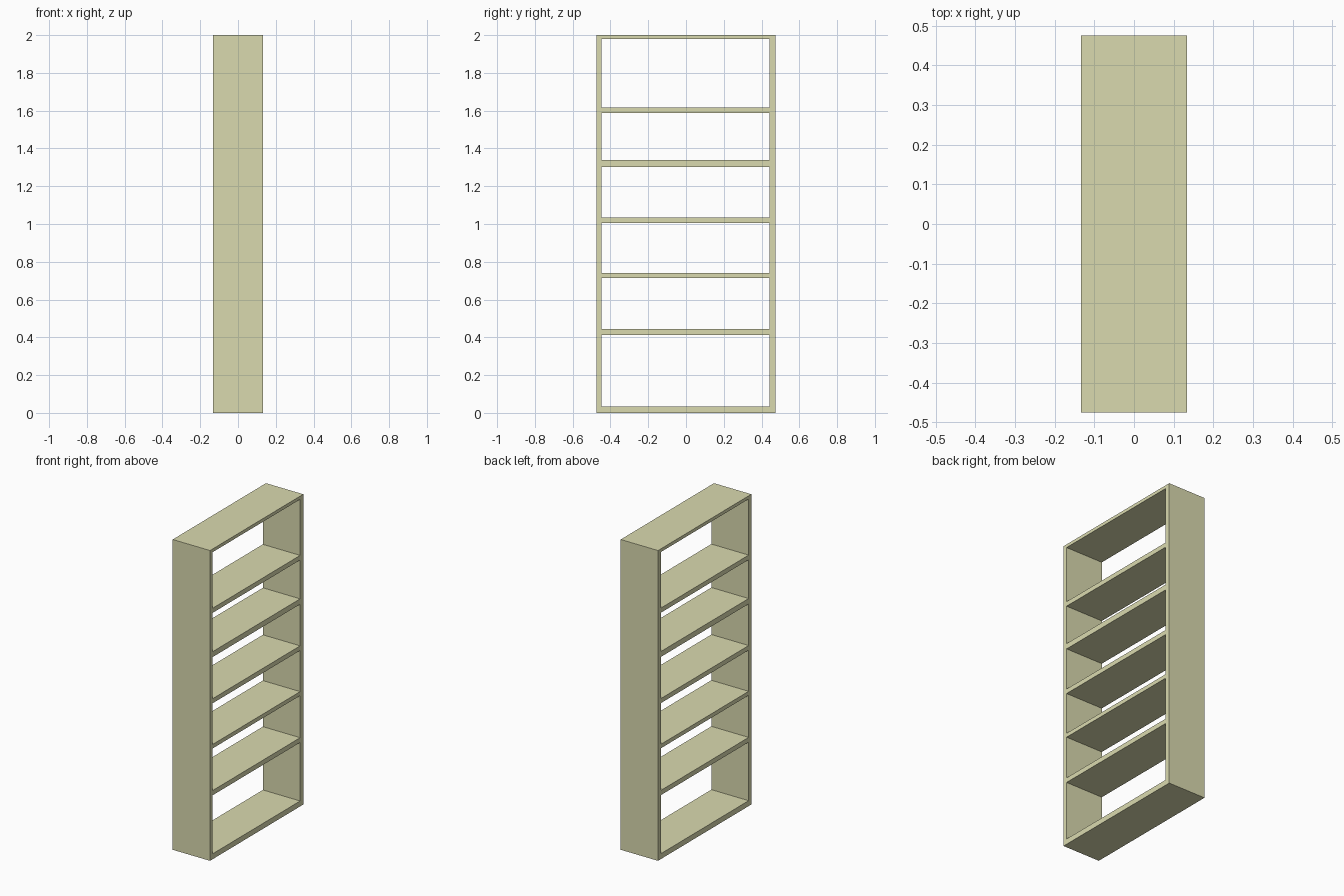
import bpy, bmesh

if "Cube" in bpy.data.objects:
    bpy.data.objects.remove(bpy.data.objects["Cube"])

DEPTH = 0.266
# y and z breaks of the frame: boards lie between alternate pairs
YS = [-0.475, -0.448, 0.443, 0.475]
ZS = [0, 0.035, 0.412, 0.443, 0.714, 0.740, 1.005, 1.035,
      1.303, 1.338, 1.588, 1.618, 1.979, 2.0]

# front outline of the open bookcase: every grid cell except the openings
bm = bmesh.new()
grid = [[bm.verts.new((-DEPTH / 2, y, z)) for z in ZS] for y in YS]
for i in range(len(YS) - 1):
    for j in range(len(ZS) - 1):
        if i == 1 and j % 2 == 1:
            continue
        bm.faces.new((grid[i][j], grid[i + 1][j],
                      grid[i + 1][j + 1], grid[i][j + 1]))

# pull the outline through the full depth to make sides and shelves
res = bmesh.ops.extrude_face_region(bm, geom=bm.faces[:], use_keep_orig=True)
moved = [v for v in res["geom"] if isinstance(v, bmesh.types.BMVert)]
bmesh.ops.translate(bm, verts=moved, vec=(DEPTH, 0, 0))
bmesh.ops.recalc_face_normals(bm, faces=bm.faces[:])

mesh = bpy.data.meshes.new("bookcase_frame")
bm.to_mesh(mesh)
bm.free()
frame = bpy.data.objects.new("bookcase_frame", mesh)
bpy.context.collection.objects.link(frame)

# pale wood
wood = bpy.data.materials.new("pale_wood")
wood.diffuse_color = (0.70, 0.70, 0.43, 1)
wood.use_nodes = True
wood.node_tree.nodes["Principled BSDF"].inputs["Base Color"].default_value = wood.diffuse_color
mesh.materials.append(wood)
